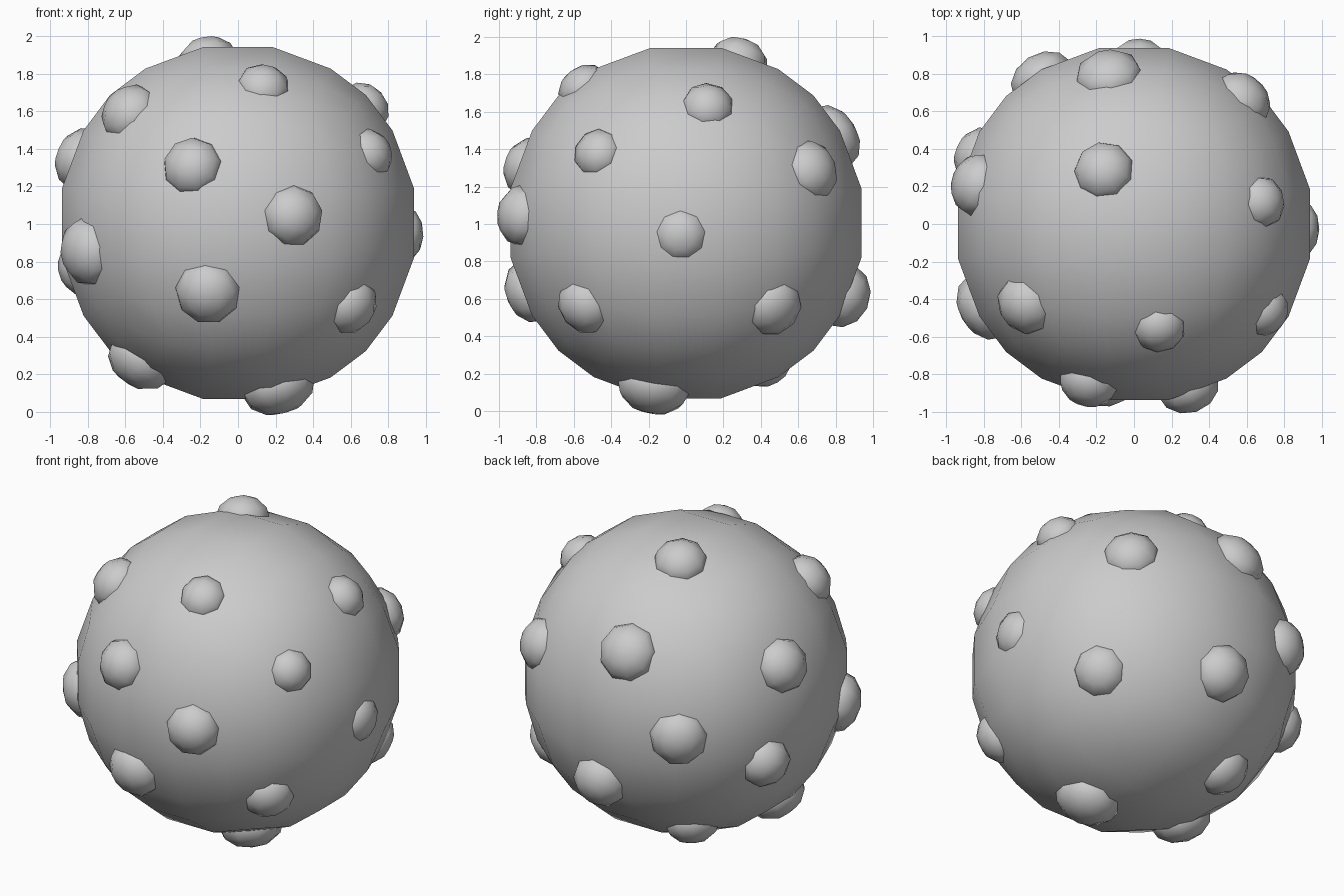
import bpy, bmesh
from mathutils import Vector, Matrix

if "Cube" in bpy.data.objects:
    bpy.data.objects.remove(bpy.data.objects["Cube"])

CENTRE = Vector((0, 0, 1.005))
grey = bpy.data.materials.new("plain grey")
grey.diffuse_color = (0.6, 0.6, 0.6, 1)
grey.use_nodes = True
grey.node_tree.nodes["Principled BSDF"].inputs["Base Color"].default_value = grey.diffuse_color


def add_object(name, bm):
    bmesh.ops.recalc_face_normals(bm, faces=bm.faces)
    for f in bm.faces:
        f.smooth = True
    mesh = bpy.data.meshes.new(name)
    bm.to_mesh(mesh)
    bm.free()
    mesh.materials.append(grey)
    ob = bpy.data.objects.new(name, mesh)
    ob.location = CENTRE
    bpy.context.collection.objects.link(ob)
    return ob


# Body: cube divided five ways and pushed out to a ball
bm = bmesh.new()
bmesh.ops.create_cube(bm, size=2)
bmesh.ops.subdivide_edges(bm, edges=bm.edges[:], cuts=4, use_grid_fill=True)
for v in bm.verts:
    v.co = v.co.normalized() * 0.973
add_object("ball_body", bm)


# Knob: low-sided dome with its pole pointing outwards
def add_knob(index, direction, radius, tip):
    d = Vector(direction).normalized()
    base = min(0.915, tip - 0.1)
    bm = bmesh.new()
    bmesh.ops.create_uvsphere(bm, u_segments=9, v_segments=6, radius=1)
    turn = d.to_track_quat('Z', 'Y').to_matrix().to_4x4()
    bmesh.ops.transform(bm, verts=bm.verts, matrix=(
        Matrix.Translation(d * base) @ turn
        @ Matrix.Diagonal((radius, radius, tip - base, 1))))
    add_object(f"knob_{index:02d}", bm)


# Direction, radius and tip distance of every knob
knobs = [
    ((-.25, -.87, .31), .165, 1.055),
    ((.30, -.90, .04), .17, 1.055),
    ((-.17, -.88, -.39), .18, 1.055),
    ((-.83, -.46, -.16), .19, 1.06),
    ((-.59, -.44, .60), .17, 1.06),
    ((.14, -.57, .75), .145, 1.03),
    ((.72, -.48, .38), .14, 1.03),
    ((.61, -.55, -.45), .16, 1.04),
    ((-.55, -.20, -.77), .19, 1.06),
    ((.22, -.18, -.91), .20, 1.06),
    ((.95, -.03, -.07), .15, 0.99),
    ((.70, .12, .64), .145, 1.04),
    ((-.17, .30, .92), .165, 1.05),
    ((-.88, .22, .36), .175, 1.06),
    ((-.87, .38, -.25), .165, 1.06),
    ((.60, .69, .29), .17, 1.05),
    ((.67, .48, -.46), .165, 1.03),
    ((-.36, .45, -.79), .165, 1.04),
    ((.03, .89, -.42), .18, 1.07),
    ((-.14, .82, .48), .185, 1.05),
    ((-.52, .82, .0), .18, 1.05),
]
for i, (direction, radius, tip) in enumerate(knobs, 1):
    add_knob(i, direction, radius, tip)
